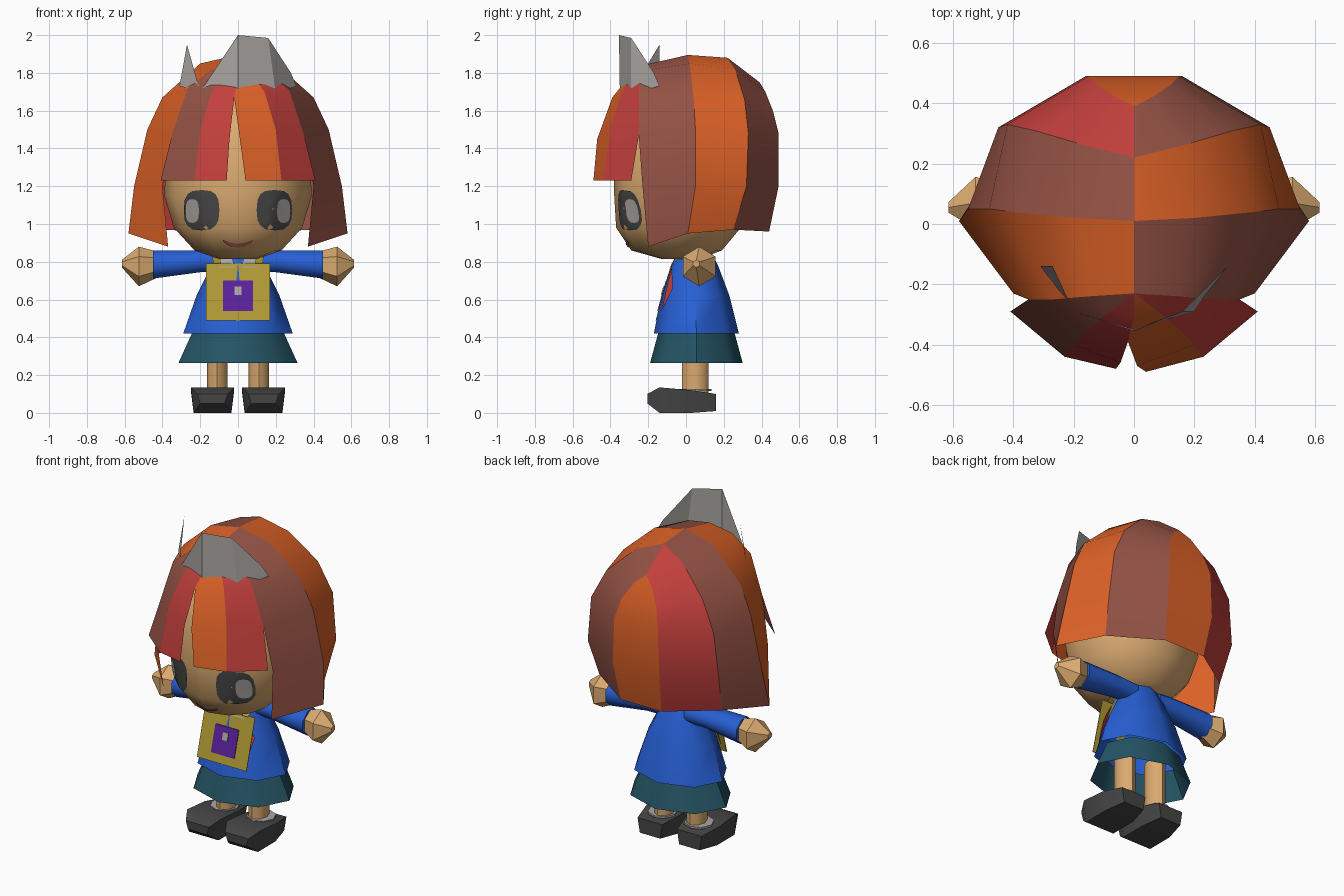
import bpy, bmesh, math
from mathutils import Vector
from mathutils.bvhtree import BVHTree

default_cube = bpy.data.objects.get("Cube")
if default_cube:
    bpy.data.objects.remove(default_cube, do_unlink=True)


def material(name, red, green, blue):
    mat = bpy.data.materials.new(name)
    mat.use_nodes = True
    color = (red, green, blue, 1)
    mat.diffuse_color = color
    mat.node_tree.nodes["Principled BSDF"].inputs["Base Color"].default_value = color
    return mat


ORANGE = material("orange", .72, .12, .02)
BROWN = material("brown", .3, .085, .06)
RED = material("red", .54, .05, .045)
SILVER = material("silver", .4, .38, .36)
SKIN = material("skin", .7, .4, .16)
BLUE = material("blue", .02, .115, .66)
TEAL = material("teal", .018, .09, .13)
YELLOW = material("yellow", .43, .32, .035)
PURPLE = material("purple", .1, .015, .33)
CHARCOAL = material("charcoal", .06, .06, .06)


def make(name, verts, faces, mat, outward=None, angle=40):
    """Build a mesh object; sheets are turned to face away from a given point."""
    bm = bmesh.new()
    points = [bm.verts.new(v) for v in verts]
    for face in faces:
        bm.faces.new([points[i] for i in face])
    bmesh.ops.remove_doubles(bm, verts=bm.verts, dist=.0005)
    bm.normal_update()
    if outward is None:
        bmesh.ops.recalc_face_normals(bm, faces=bm.faces)
    else:
        for face in bm.faces:
            if face.normal.dot(face.calc_center_median() - Vector(outward)) < 0:
                face.normal_flip()
    mesh = bpy.data.meshes.new(name)
    bm.to_mesh(mesh)
    bm.free()
    mesh.materials.append(mat)
    mesh.shade_smooth()
    mesh.set_sharp_from_angle(angle=math.radians(angle))
    obj = bpy.data.objects.new(name, mesh)
    bpy.context.collection.objects.link(obj)
    return obj


def loft(name, rings, mat, caps=True, angle=40):
    """Skin a list of equal-sized closed rings."""
    count = len(rings[0])
    verts = [v for ring in rings for v in ring]
    faces = []
    for r in range(len(rings) - 1):
        for i in range(count):
            j = (i + 1) % count
            a, b = r * count, (r + 1) * count
            faces.append((a + i, a + j, b + j, b + i))
    if caps:
        faces.append(tuple(range(count)))
        faces.append(tuple(range(len(verts) - count, len(verts))))
    return make(name, verts, faces, mat, angle=angle)


def level_ring(z, rx, ry, cy, cx=0, sides=8):
    turns = [math.tau * i / sides for i in range(sides)]
    return [(cx + rx * math.cos(t), cy + ry * math.sin(t), z) for t in turns]


def arm_ring(x, z, ry, rz, cy=.07, sides=8):
    turns = [math.tau * (i + .5) / sides for i in range(sides)]
    return [(x, cy + ry * math.cos(t), z + rz * math.sin(t)) for t in turns]


def mirror(points):
    return [(-x, y, z) for x, y, z in points]


def strip(name, left, right, mat):
    """One hair panel between two columns of points."""
    count = len(left)
    faces = [(i, i + 1, count + i + 1, count + i) for i in range(count - 1)]
    return make(name, left + right, faces, mat, outward=(0, 0, 1.3))


# Hair columns, each running from the parting down to the hem
front = [(0, -.23, 1.84), (.15, -.24, 1.81), (.27, -.25, 1.71),
         (.35, -.25, 1.47), (.4, -.23, 1.2), (.37, -.2, .88)]
side = [(0, .01, 1.895), (.2, .02, 1.85), (.4, .04, 1.67),
        (.48, .05, 1.5), (.55, .05, 1.2), (.58, .01, .95)]
rear = [(0, .22, 1.88), (.16, .26, 1.82), (.33, .31, 1.66),
        (.42, .33, 1.48), (.45, .32, 1.2), (.42, .25, .97)]
back = [(0, .39, 1.75), (.06, .42, 1.7), (.12, .46, 1.6),
        (.15, .49, 1.48), (.16, .49, 1.2), (.14, .44, .96)]
strip("hair_left_front", front, side, BROWN)
strip("hair_left_side", side, rear, ORANGE)
strip("hair_left_back", rear, back, BROWN)
strip("hair_back_middle", back, mirror(back), ORANGE)
strip("hair_right_back", mirror(rear), mirror(back), RED)
strip("hair_right_side", mirror(side), mirror(rear), BROWN)
strip("hair_right_front", mirror(front), mirror(side), ORANGE)

# Fringe, split near the middle
outer = front[:4] + [(.41, -.29, 1.23)]
middle = [front[0], (.08, -.29, 1.78), (.14, -.34, 1.7), (.2, -.4, 1.5), (.23, -.44, 1.23)]
parting = [front[0], (0, -.31, 1.77), (-.02, -.39, 1.67)]
strip("fringe_left_outer", outer, middle, RED)
strip("fringe_left_inner", middle, parting + [(.01, -.47, 1.45), (.04, -.49, 1.23)], ORANGE)
strip("fringe_right_inner", mirror(middle), parting + [(-.045, -.46, 1.45), (-.06, -.48, 1.23)], RED)
strip("fringe_right_outer", mirror(outer), mirror(middle), BROWN)

# Head
head_levels = [(.815, .1, .1, -.03), (.86, .23, .24, -.05), (.98, .34, .33, -.04),
               (1.15, .39, .36, -.02), (1.4, .38, .36, -.02), (1.6, .26, .26, -.03),
               (1.72, .08, .1, -.03)]
head = loft("head", [level_ring(*lv, sides=12) for lv in head_levels], SKIN, angle=60)
head_tree = BVHTree.FromPolygons([v.co for v in head.data.vertices],
                                 [p.vertices for p in head.data.polygons])


def face_plate(name, cx, cz, half_w, half_h, mat, lift, bend=0, sides=16, steps=4):
    """A rounded plate laid on the front of the head."""
    verts = []
    for step in range(steps + 1):
        for i in range(sides):
            t = math.tau * i / sides
            c, s = math.cos(t), math.sin(t)
            u = math.copysign(abs(c) ** .7, c) * step / steps
            w = math.copysign(abs(s) ** .7, s) * step / steps
            start = Vector((cx + u * half_w, -1, cz + w * half_h + bend * u * u))
            hit, normal, _, _ = head_tree.ray_cast(start, Vector((0, 1, 0)))
            verts.append(hit + normal * lift)
    faces = [(r * sides + i, r * sides + (i + 1) % sides,
              (r + 1) * sides + (i + 1) % sides, (r + 1) * sides + i)
             for r in range(1, steps) for i in range(sides)]
    faces.append(tuple(range(sides, sides * 2)))
    make(name, verts, faces, mat, outward=(0, 0, 1.1))


for label, s in (("left", 1), ("right", -1)):
    face_plate(label + "_eye", s * .19, 1.075, .093, .105, CHARCOAL, .006)
    face_plate(label + "_eye_shine", s * .235, 1.07, .035, .063, SILVER, .01)
face_plate("mouth", 0, .888, .08, .01, BROWN, .006, bend=.028)

# Crown: a broad folded point and one small spike
make("crown_front", [(-.2, -.29, 1.7), (0, -.35, 1.69), (.2, -.29, 1.69), (.31, -.14, 1.73),
                     (0, -.355, 2), (.16, -.29, 1.985), (.28, -.17, 1.8)],
     [(0, 1, 4), (1, 2, 5, 4), (2, 3, 6, 5)], SILVER, outward=(0, 0, 1.7), angle=5)
make("crown_spike", [(-.31, -.14, 1.73), (-.2, -.29, 1.7), (-.27, -.14, 1.95)],
     [(0, 1, 2)], SILVER, outward=(0, 0, 1.7))

# Tunic, skirt and neck
tunic_levels = [(.42, .29, .225, .055), (.62, .22, .18, .05), (.78, .14, .125, .045), (.85, .1, .09, .045)]
loft("tunic", [level_ring(*lv) for lv in tunic_levels], BLUE, caps=False, angle=50)
loft("skirt", [level_ring(.265, .315, .245, .055), level_ring(.43, .24, .2, .055)], TEAL, caps=False, angle=50)
loft("neck", [level_ring(z, .07, .07, .03) for z in (.75, .88)], SKIN)


def sloped_plate(name, x0, x1, z0, z1, mat, lift):
    """A thin plate lying along the sloping chest."""
    rings = []
    for depth in (lift, lift + .004):
        rings.append([(x, .138 - .28 * (1 - z) - .01 - depth - .13 + .01, z)
                      for x, z in ((x0, z0), (x1, z0), (x1, z1), (x0, z1))])
    loft(name, rings, mat)


# Chest board with its square and straps
sloped_plate("board", -.17, .17, .49, .79, YELLOW, .022)
sloped_plate("board_square", -.08, .08, .54, .7, PURPLE, .027)
sloped_plate("square_mark", -.018, .018, .625, .67, SILVER, .032)

# Paired parts
for label, s in (("left", 1), ("right", -1)):
    def flip(points):
        return [(s * x, y, z) for x, y, z in points]

    make(label + "_strap", flip([(.09, -.09, .79), (.13, -.09, .79), (.14, .02, .85), (.1, .02, .85)]),
         [(0, 1, 2, 3)], YELLOW, outward=(0, 0, .7))
    make(label + "_collar", flip([(.02, -.085, .77), (.1, -.085, .77), (.1, -.02, .84), (.04, -.04, .84)]),
         [(0, 1, 2, 3)], SILVER, outward=(0, 0, .7))
    make(label + "_kerchief", flip([(.1, -.075, .78), (.165, -.07, .66), (.15, -.13, .54)]),
         [(0, 1, 2)], RED, outward=(0, 0, .7))
    sleeve = [arm_ring(.08, .8, .07, .06), arm_ring(.2, .803, .075, .063), arm_ring(.45, .785, .085, .08)]
    loft(label + "_sleeve", [flip(r) for r in sleeve], BLUE, angle=50)
    hand = [arm_ring(.43, .785, .06, .07, sides=6), arm_ring(.525, .775, .1, .105, sides=6),
            arm_ring(.615, .79, .02, .02, cy=.055, sides=6)]
    loft(label + "_hand", [flip(r) for r in hand], SKIN)
    loft(label + "_leg", [level_ring(z, .054, .07, .05, s * .11) for z in (.1, .42)], SKIN, angle=50)
    loft(label + "_sock", [level_ring(z, .085, .085, .05, s * .125) for z in (.115, .127)], SILVER)
    # Shoe, from toe to heel
    shoe = []
    for y, half, low, high in ((-.205, .08, .05, .1), (-.14, .115, 0, .135),
                               (.03, .115, 0, .12), (.16, .085, .01, .1)):
        cx = s * .135
        shoe.append([(cx - half + .015, y, low), (cx + half - .015, y, low),
                     (cx + half, y, high), (cx - half, y, high)])
    loft(label + "_shoe", shoe, CHARCOAL, angle=35)
